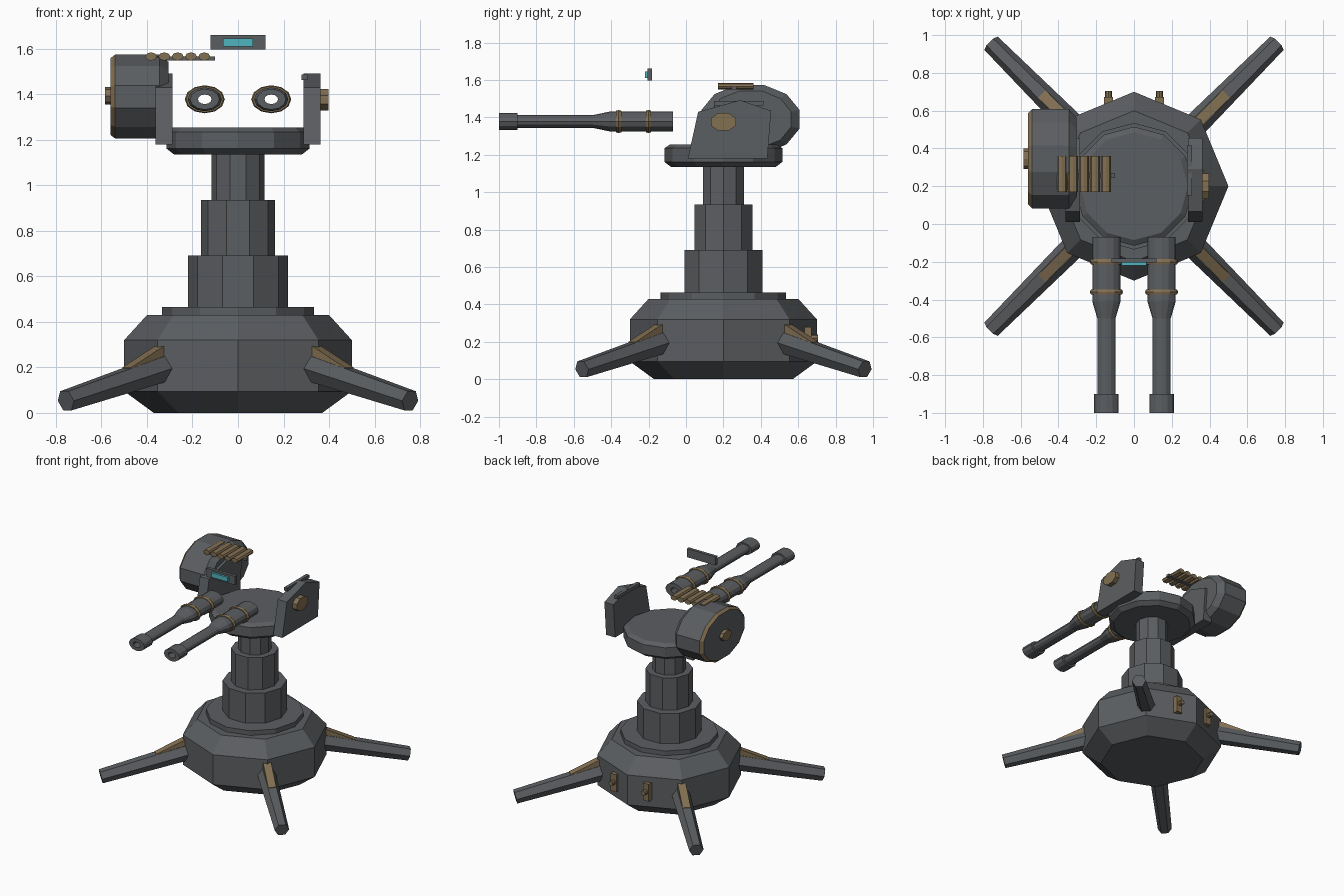
import bpy, bmesh, math
from mathutils import Matrix, Vector

if "Cube" in bpy.data.objects:
    bpy.data.objects.remove(bpy.data.objects["Cube"])


def material(name, rgb):
    m = bpy.data.materials.new(name)
    m.diffuse_color = (*rgb, 1)
    m.use_nodes = True
    m.node_tree.nodes["Principled BSDF"].inputs["Base Color"].default_value = m.diffuse_color
    return m


GREY = material("gunmetal grey", (0.105, 0.112, 0.12))
TAN = material("brass tan", (0.225, 0.16, 0.085))
CYAN = material("lens cyan", (0.08, 0.46, 0.52))

CY = 0.2                                   # y of the pedestal axis
TO_FRONT = Matrix.Rotation(math.pi / 2, 4, 'X')   # local z becomes -y
TO_SIDE = Matrix.Rotation(math.pi / 2, 4, 'Y')    # local z becomes +x
UP = Matrix()
SQUASH = 0.7                               # weapon parts are flattened in z


def finish(name, bm, mats):
    bmesh.ops.recalc_face_normals(bm, faces=bm.faces)
    me = bpy.data.meshes.new(name)
    bm.to_mesh(me)
    bm.free()
    for m in mats:
        me.materials.append(m)
    ob = bpy.data.objects.new(name, me)
    bpy.context.collection.objects.link(ob)
    return ob


def lathe(name, profile, n, mat, loc=(0, CY, 0), rot=UP, scale=(1, 1), phase=0,
          loop=False, trim=None):
    """Revolve (radius, height) points; loop makes a hollow tube,
    trim = (profile segment, material) recolours one band."""
    bm = bmesh.new()
    M = Matrix.Translation(loc) @ rot
    rings = []
    for r, h in profile:
        ring = []
        for i in range(n):
            a = 2 * math.pi * i / n + phase
            p = Vector((r * math.cos(a) * scale[0], r * math.sin(a) * scale[1], h))
            ring.append(bm.verts.new(M @ p))
        rings.append(ring)
    pairs = list(zip(rings, rings[1:]))
    if loop:
        pairs.append((rings[-1], rings[0]))
    for k, (a, b) in enumerate(pairs):
        for i in range(n):
            j = (i + 1) % n
            f = bm.faces.new((a[i], a[j], b[j], b[i]))
            if trim and k == trim[0]:
                f.material_index = 1
    if not loop:
        bm.faces.new(rings[0])
        bm.faces.new(rings[-1])
    return finish(name, bm, [mat] + ([trim[1]] if trim else []))


def box(name, lo, hi, mat):
    bm = bmesh.new()
    bmesh.ops.create_cube(bm, size=1)
    for v in bm.verts:
        v.co = [lo[k] + (v.co[k] + 0.5) * (hi[k] - lo[k]) for k in range(3)]
    return finish(name, bm, [mat])


def slab(name, outline, x0, x1, mat, M=UP):
    """Extrude a (y, z) outline between x0 and x1."""
    bm = bmesh.new()
    a = [bm.verts.new(M @ Vector((x0, y, z))) for y, z in outline]
    b = [bm.verts.new(M @ Vector((x1, y, z))) for y, z in outline]
    bm.faces.new(a)
    bm.faces.new(b)
    for i in range(len(a)):
        j = (i + 1) % len(a)
        bm.faces.new((a[i], a[j], b[j], b[i]))
    return finish(name, bm, [mat])


# Pedestal base, collar and telescoping column
lathe("base", [(0.37, 0), (0.5, 0.095), (0.5, 0.32), (0.4, 0.43)], 8, GREY)
lathe("base_collar", [(0.335, 0.42), (0.335, 0.465)], 12, GREY)
for i, (r, z0, z1) in enumerate([(0.22, 0.46, 0.692), (0.163, 0.68, 0.935),
                                 (0.116, 0.92, 1.14)]):
    lathe(f"column_stage_{i + 1}", [(r, z0), (r, z1)], 10, GREY)

# Turntable
lathe("turntable", [(0.28, 1.135), (0.315, 1.162), (0.315, 1.235), (0.285, 1.255)], 12, GREY)

# Four splayed legs with brass wedge braces
for i in range(4):
    ang = math.pi / 4 + i * math.pi / 2
    turn = Matrix.Translation((0, CY, 0)) @ Matrix.Rotation(ang, 4, 'Z')
    start, end = Vector((0.40, 0, 0.212)), Vector((1.07, 0, 0.053))
    axis = end - start
    tilt = axis.to_track_quat('Z', 'Y').to_matrix().to_4x4()
    M = turn @ Matrix.Translation(start) @ tilt
    lathe(f"leg_{i + 1}", [(0.066, 0), (0.05, axis.length)], 6, GREY,
          loc=M.translation, rot=M.to_3x3().to_4x4())
    slab(f"leg_brace_{i + 1}",
         [(0.44, 0.2), (0.44, 0.3), (0.49, 0.293), (0.69, 0.2), (0.69, 0.17)],
         -0.028, 0.028, TAN, turn @ Matrix.Rotation(-math.pi / 2, 4, 'Z'))

# Rear latches on the base
for s, side in ((-1, "left"), (1, "right")):
    x = 0.135 * s
    box(f"latch_plate_{side}", (x - 0.024, 0.6, 0.15), (x + 0.024, 0.672, 0.28), TAN)
    lathe(f"latch_knob_{side}", [(0.018, 0), (0.018, 0.05)], 8, TAN,
          loc=(x, 0.705, 0.22), rot=TO_FRONT)

# Side brackets holding the weapon
outline = [(0.01, 1.18), (0.435, 1.18), (0.455, 1.435), (0.29, 1.492), (0.065, 1.43)]
for s, side in ((-1, "left"), (1, "right")):
    slab(f"bracket_{side}", outline, 0.287 * s, 0.363 * s, GREY)
box("bracket_rail", (0.28, 0.15, 1.463), (0.306, 0.415, 1.487), GREY)
lathe("bracket_bolt", [(0.073, 0), (0.073, 0.045)], 8, TAN,
      loc=(0.353, 0.2, 1.376), rot=TO_SIDE, scale=(SQUASH, 1), phase=math.pi / 8)

# Ammunition drum with brass rim and hub
lathe("ammo_drum", [(0.25, -0.56), (0.272, -0.54), (0.272, -0.345), (0.225, -0.305)],
      12, GREY, loc=(0, 0.345, 1.39), rot=TO_SIDE, scale=(SQUASH, 1),
      phase=math.pi / 12, trim=(0, TAN))
lathe("drum_hub", [(0.055, -0.585), (0.055, -0.55)], 8, TAN,
      loc=(0, 0.345, 1.393), rot=TO_SIDE, scale=(SQUASH, 1))

# Ammunition belt
for i in range(5):
    lathe(f"cartridge_{i + 1}", [(0.026, 0), (0.026, 0.19)], 8, TAN,
          loc=(-0.382 + 0.0585 * i, 0.36, 1.566), rot=TO_FRONT, scale=(1, SQUASH))
box("belt_link", (-0.4, 0.243, 1.548), (-0.1, 0.27, 1.566), GREY)

# Twin hollow barrels with brass bands
for s, side in ((-1, "left"), (1, "right")):
    loc = (0.146 * s, 0, 1.378)
    lathe(f"barrel_{side}",
          [(0.03, 0.07), (0.075, 0.07), (0.075, 0.41), (0.048, 0.5), (0.048, 0.9),
           (0.065, 0.9), (0.065, 1.0), (0.03, 1.0)],
          12, GREY, loc=loc, rot=TO_FRONT, scale=(1, SQUASH), loop=True)
    for k, y in enumerate((0.2, 0.36)):
        lathe(f"barrel_band_{side}_{k + 1}",
              [(0.07, y - 0.014), (0.082, y - 0.014), (0.088, y), (0.082, y + 0.014),
               (0.07, y + 0.014)],
              12, TAN, loc=loc, rot=TO_FRONT, scale=(1, SQUASH), loop=True)

# Sight with glowing lens
box("sight_plate", (-0.12, -0.205, 1.596), (0.12, -0.182, 1.661), GREY)
box("sight_lens", (-0.067, -0.22, 1.611), (0.067, -0.2, 1.646), CYAN)
